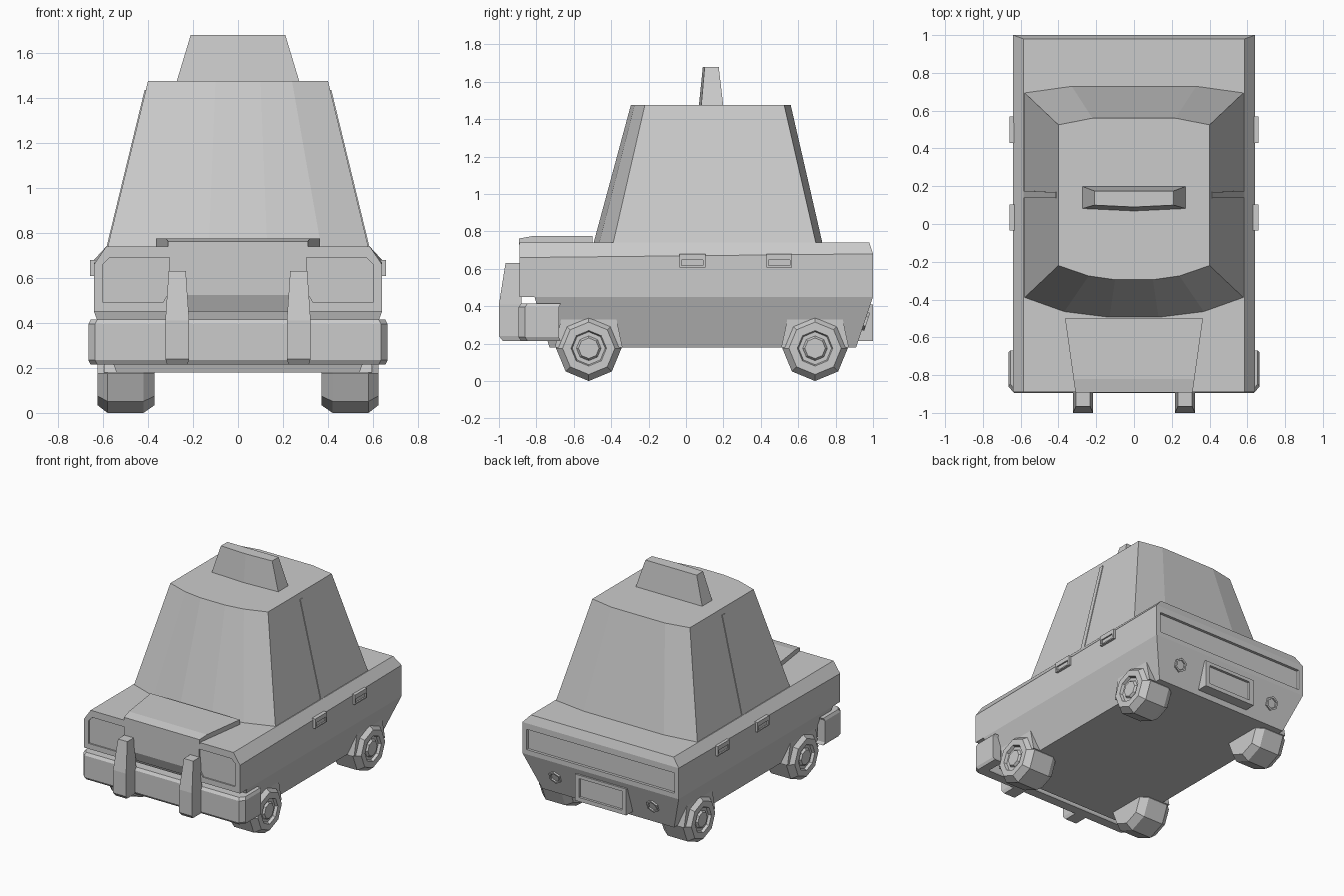
import bpy, bmesh, math

if "Cube" in bpy.data.objects:
    bpy.data.objects.remove(bpy.data.objects["Cube"])


def loft(name, rings):
    """Skin a list of equal-length point rings and cap both ends."""
    bm = bmesh.new()
    rows = [[bm.verts.new(p) for p in ring] for ring in rings]
    n = len(rows[0])
    for a, b in zip(rows, rows[1:]):
        for i in range(n):
            j = (i + 1) % n
            bm.faces.new((a[i], a[j], b[j], b[i]))
    bm.faces.new(rows[0])
    bm.faces.new(rows[-1])
    bmesh.ops.remove_doubles(bm, verts=bm.verts, dist=1e-4)
    bmesh.ops.recalc_face_normals(bm, faces=bm.faces)
    me = bpy.data.meshes.new(name)
    bm.to_mesh(me)
    bm.free()
    ob = bpy.data.objects.new(name, me)
    bpy.context.collection.objects.link(ob)
    return ob


def rect(z, hx, y0, y1):
    return [(-hx, y0, z), (hx, y0, z), (hx, y1, z), (-hx, y1, z)]


def box(name, x0, x1, y0, y1, z0, z1):
    return loft(name, [[(x0, y0, z), (x1, y0, z), (x1, y1, z), (x0, y1, z)] for z in (z0, z1)])


def extrude_x(name, profile, x0, x1):
    return loft(name, [[(x, y, z) for y, z in profile] for x in (x0, x1)])


def cut(ob, cutter):
    cutter.hide_render = True
    m = ob.modifiers.new("recess", 'BOOLEAN')
    m.operation, m.solver, m.object = 'DIFFERENCE', 'EXACT', cutter
    bpy.context.view_layer.objects.active = ob
    bpy.ops.object.modifier_apply(modifier=m.name)
    bpy.data.objects.remove(cutter)


def octagon(x, r, cy, cz):
    return [(x, cy + r * math.sin(k * math.pi / 4), cz + r * math.cos(k * math.pi / 4)) for k in range(8)]


# Lower body with tucked-in sills and shoulder chamfer
body = loft("body", [rect(.18, .54, -.73, .91), rect(.45, .64, -.81, 1), rect(.45, .64, -.89, 1),
                     [(-.64, -.89, .66), (.64, -.89, .66), (.64, 1, .68), (-.64, 1, .68)],
                     rect(.74, .585, -.89, .98)])

# Headlight, grille and tail panel recesses
lamp = [(.305, .69), (.57, .69), (.60, .66), (.60, .49), (.335, .49), (.305, .54)]
for s in (-1, 1):
    cut(body, loft("lamp_cutter", [[(s * x, y, z) for x, z in lamp] for y in (-.95, -.88)]))
cut(body, extrude_x("grille_cutter", [(-.95, .525), (-.89, .525), (-.85, .43), (-.95, .43)], -.29, .29))
cut(body, box("tail_cutter", -.605, .605, .98, 1.1, .485, .635))

# Raised hood panel
loft("hood_panel", [[(-hx, y, .73), (hx, y, .73), (hx, y, zt), (-hx, y, zt)]
                    for hx, y, zt in ((.365, -.50, .775), (.32, -.82, .775), (.31, -.892, .762))])


# Cabin with gently bowed front and rear windows
def cabin_ring(z, front, rear):
    half = front + rear
    return [(x, y, z) for x, y in half] + [(-x, y, z) for x, y in reversed(half)]


loft("cabin", [cabin_ring(.735, [(.13, -.495), (.37, -.465), (.58, -.39)], [(.58, .695), (.33, .73)]),
               cabin_ring(1.475, [(.10, -.295), (.24, -.275), (.40, -.22)], [(.40, .525), (.22, .56)])])


# Roof sign with a bowed front
def sign_ring(z, hx, y0, y1, bow):
    return [(-hx, y0 + bow, z), (0, y0, z), (hx, y0 + bow, z), (hx, y1, z), (-hx, y1, z)]


loft("roof_sign", [sign_ring(1.465, .275, .068, .20, .013), sign_ring(1.68, .21, .09, .175, .01)])

# Wraparound front bumper
outer = [(.665, -.68), (.665, -.86), (.635, -.895)]
inner = [(.60, -.68), (.60, -.82), (.59, -.825)]
u_shape = outer + [(-x, y) for x, y in reversed(outer)] + [(-x, y) for x, y in inner] + inner[::-1]
loft("front_bumper", [[(x * k, y * k, z) for x, y in u_shape]
                      for z, k in ((.215, .985), (.235, 1), (.395, 1), (.415, .985))])

# Rear number plate holder
plate = extrude_x("plate_holder", [(.90, .215), (1, .215), (1, .41), (.96, .41)], -.21, .21)
cut(plate, box("plate_cutter", -.175, .175, .982, 1.1, .245, .385))

for s, side in ((-1, "left"), (1, "right")):
    # Bumper overriders
    loft(side + "_overrider", [[(s * x, y, z) for x, y in ((.27 - w, -.88), (.27 + w, -.88), (.27 + w, y0), (.27 - w, y0))]
                               for z, w, y0 in ((.215, .045, -.98), (.24, .053, -1), (.41, .053, -1), (.63, .038, -.965))])

    # Rear hexagonal reflectors on the sloped tail
    def hexagon(r, d):
        pts = []
        for k in range(6):
            a, t = math.cos(k * math.pi / 3 + .52) * r, math.sin(k * math.pi / 3 + .52) * r
            pts.append((s * .40 + a, .957 + .316 * t + .949 * d, .32 + .949 * t - .316 * d))
        return pts
    loft(side + "_reflector", [hexagon(.05, -.02), hexagon(.05, .012), hexagon(.036, .012), hexagon(.034, .002)])

    # Door pillar strip lying on the cabin side
    loft(side + "_door_seam", [[(s * (x + o), y, z) for o, y in ((-.012, y0), (.005, y0), (.005, y1), (-.012, y1))]
                               for x, y0, y1, z in ((.58, .137, .176, .735), (.41, .137, .168, 1.435))])

    # Door handles
    for end, y in (("front", -.035), ("rear", .43)):
        h = box(f"{side}_{end}_handle", min(s * .63, s * .658), max(s * .63, s * .658), y, y + .138, .608, .68)
        cut(h, box("handle_cutter", min(s * .648, s * .7), max(s * .648, s * .7), y + .012, y + .126, .617, .648))

    # Wheels and wheel arches
    for end, y in (("front", -.52), ("rear", .69)):
        loft(f"{side}_{end}_wheel", [octagon(s * x, r, y, .175) for x, r in (
            (.37, .14), (.42, .175), (.58, .175), (.625, .14), (.625, .095), (.605, .088), (.605, .066), (.62, .055))])
        arch = [(y + .21 * math.cos(k * math.pi / 4), .18 + .21 * math.sin(k * math.pi / 4)) for k in range(5)]
        arch = [(y + (v - y) * .86, z) if z < .19 else (v, z) for v, z in arch]
        extrude_x(f"{side}_{end}_arch", arch, s * .40, s * .595)
